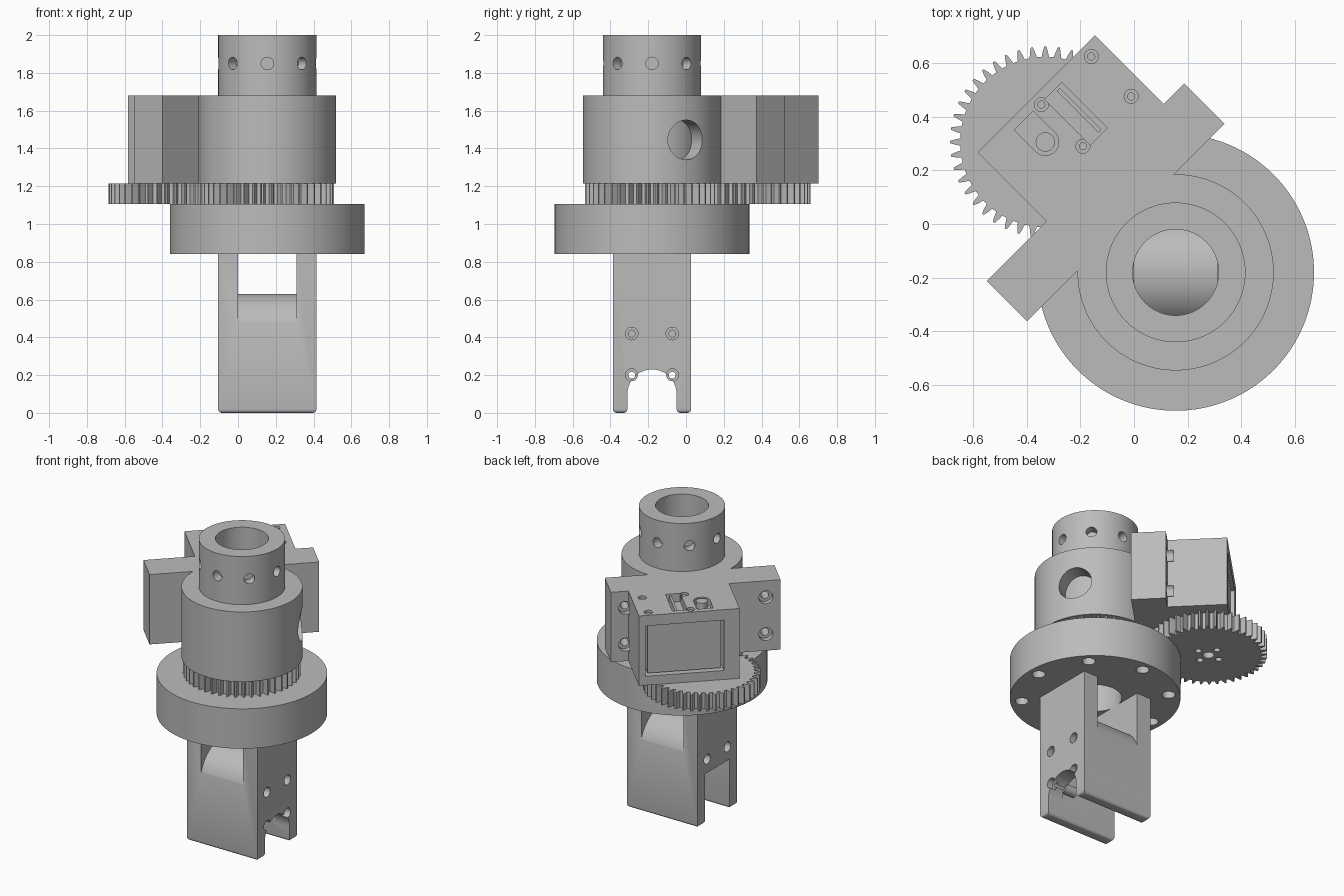
import bpy, bmesh, math
from mathutils import Vector, Matrix

cube = bpy.data.objects.get("Cube")
if cube:
    bpy.data.objects.remove(cube, do_unlink=True)

GREY = (0.5, 0.5, 0.5, 1)
metal = bpy.data.materials.new("plain grey")
metal.use_nodes = True
metal.diffuse_color = GREY
metal.node_tree.nodes["Principled BSDF"].inputs["Base Color"].default_value = GREY

# Main axis, and the diagonal frame of the motor mount (u outward, v sideways)
AXIS = Vector((0.155, -0.18, 0))
U = Vector((-1, 1, 0)).normalized()
V = Vector((1, 1, 0)).normalized()
DIAGONAL = Matrix.Translation(AXIS) @ Matrix((U, -V, (0, 0, 1))).transposed().to_4x4()


def at(u, v, z):
    return AXIS + U * u + V * v + Vector((0, 0, z))


def above(z):
    return AXIS + Vector((0, 0, z))


def finish(name, bm):
    bmesh.ops.recalc_face_normals(bm, faces=bm.faces)
    mesh = bpy.data.meshes.new(name)
    bm.to_mesh(mesh)
    bm.free()
    mesh.materials.append(metal)
    obj = bpy.data.objects.new(name, mesh)
    bpy.context.collection.objects.link(obj)
    return obj


def rod(name, start, end, radius, sides=32):
    start, end = Vector(start), Vector(end)
    axis = end - start
    matrix = Matrix.Translation((start + end) / 2) @ axis.to_track_quat('Z', 'Y').to_matrix().to_4x4()
    bm = bmesh.new()
    bmesh.ops.create_cone(bm, cap_ends=True, segments=sides, radius1=radius,
                          radius2=radius, depth=axis.length, matrix=matrix)
    return finish(name, bm)


def box(name, low, high, frame=Matrix()):
    low, high = Vector(low), Vector(high)
    bm = bmesh.new()
    bmesh.ops.create_cube(bm, size=1)
    for vert in bm.verts:
        vert.co = frame @ ((low + high) / 2 + vert.co * (high - low))
    return finish(name, bm)


def mount_box(name, u, v, z):
    return box(name, (u[0], -v[1], z[0]), (u[1], -v[0], z[1]), DIAGONAL)


def combine(obj, tools, operation='DIFFERENCE'):
    bpy.context.view_layer.objects.active = obj
    for tool in tools:
        mod = obj.modifiers.new("cut", 'BOOLEAN')
        mod.operation, mod.solver, mod.object = operation, 'EXACT', tool
        bpy.ops.object.modifier_apply(modifier=mod.name)
        bpy.data.objects.remove(tool, do_unlink=True)
    return obj


def drill(start, end, radius, sides=32):
    return rod("drill", start, end, radius, sides)


def gear(name, centre, turn=0.0, teeth=44, root=0.317, tip=0.355):
    bm = bmesh.new()
    step = math.tau / teeth
    ring = []
    for i in range(teeth):
        for part, r in ((-0.3, root), (-0.2, (root + tip) / 2), (-0.08, tip),
                        (0.08, tip), (0.2, (root + tip) / 2), (0.3, root)):
            a = (i + part) * step + turn
            ring.append(bm.verts.new(centre + Vector((math.cos(a) * r, math.sin(a) * r, 0))))
    face = bm.faces.new(ring)
    top = bmesh.ops.extrude_face_region(bm, geom=[face])
    bmesh.ops.translate(bm, vec=(0, 0, 0.11),
                        verts=[g for g in top["geom"] if isinstance(g, bmesh.types.BMVert)])
    return finish(name, bm)


def compass(degrees):
    a = math.radians(degrees)
    return Vector((math.cos(a), math.sin(a), 0))


EIGHT = [compass(45 * i) for i in range(8)]
BORE = 0.16

# Centre tube with a ring of blind holes near its top
tube = rod("centre_tube", above(1.1), above(2), 0.26, 96)
combine(tube, [drill(above(1), above(2.1), BORE, 96)])
combine(tube, [drill(above(1.85) + d * 0.2, above(1.85) + d * 0.3, 0.033) for d in EIGHT])

# Round flange with bolt holes underneath
flange = rod("flange", above(0.84), above(1.105), 0.515, 128)
combine(flange, [drill(above(0.7), above(1.2), BORE, 96)])
combine(flange, [drill(above(0.8) + d * 0.445, above(1.0) + d * 0.445, 0.04) for d in EIGHT])

# Meshing gears
drive_centre = at(0.686, 0, 1.105)
ring_gear = gear("ring_gear", above(1.105), math.tau * 3 / 8)
combine(ring_gear, [drill(above(1), above(1.3), BORE, 96)])
drive_gear = gear("drive_gear", drive_centre, math.tau * 3 / 8 + math.pi / 44)
down = Vector((0, 0, 0.06))
combine(drive_gear, [drill(drive_centre - down, drive_centre + down, 0.035)])
combine(drive_gear, [drill(drive_centre + d * 0.08 - down, drive_centre + d * 0.08 + down, 0.02)
                     for d in EIGHT[::2]])

# Housing joined to the side ears and the motor box
Z = (1.215, 1.68)
housing = rod("housing", above(Z[0]), above(Z[1]), 0.365, 128)
combine(housing, [mount_box("ears", (0.263, 0.474), (-0.52, 0.52), Z),
                  mount_box("motor_box", (0.4, 0.836), (-0.205, 0.412), Z)], 'UNION')
port = compass(30)
cuts = [drill(above(1.1), above(1.8), 0.26, 96),
        drill(above(1.445) + port * 0.2, above(1.445) + port * 0.5, 0.105, 64),
        mount_box("pocket", (0.52, 0.9), (-0.11, 0.37), (1.275, 1.61))]
for v in (-0.43, 0.43):
    for z in (1.325, 1.57):
        cuts.append(drill(at(0.44, v, z), at(0.51, v, z), 0.043))
        cuts.append(drill(at(0.3, v, z), at(0.5, v, z), 0.024))
# Recesses on the roof of the motor box
cuts.append(mount_box("roof_slot", (0.56, 0.80), (0.11, 0.2), (1.625, 1.7)))
cuts.append(mount_box("shaft_slot", (0.686, 0.80), (-0.05, 0.05), (1.64, 1.7)))
cuts.append(drill(at(0.686, 0, 1.64), at(0.686, 0, 1.7), 0.05))
for u, v in ((0.79, 0.346), (0.58, 0.346), (0.795, 0.088), (0.576, 0.088)):
    cuts.append(drill(at(u, v, 1.64), at(u, v, 1.7), 0.026))
combine(housing, cuts)

# Motor, its screws and shaft
motor = mount_box("motor", (0.53, 0.815), (-0.095, 0.355), (1.285, 1.6))
rib = mount_box("slot_rib", (0.57, 0.79), (0.165, 0.18), (1.62, 1.67))
rod("shaft_end", at(0.686, 0, 1.63), at(0.686, 0, 1.679), 0.036)
rod("motor_shaft", at(0.686, 0, 1.2), at(0.686, 0, 1.3), 0.06)
for u, v in ((0.79, 0.346), (0.58, 0.346), (0.795, 0.088), (0.576, 0.088)):
    rod("roof_screw", at(u, v, 1.63), at(u, v, 1.67), 0.015, 20)

# Fork: a block with a rounded saddle between two upright arms
X0, X1, Y0, Y1 = -0.105, 0.415, -0.3875, 0.0275
IN0, IN1, YC = 0.0, 0.31, AXIS.y
fork = box("fork", (X0, Y0, 0), (X1, Y1, 0.845))
saddle = box("saddle", (IN0, -0.6, 0.412), (IN1, 0.3, 0.9))
combine(saddle, [drill((-0.3, YC, 0.412), (0.6, YC, 0.412), 0.218, 128)])
N0, N1 = YC - 0.13, YC + 0.13
combine(fork, [saddle,
               box("notch", (-0.3, N0, -0.1), (0.6, N1, 0.1)),
               drill((-0.3, YC, 0.1), (0.6, YC, 0.1), 0.13, 64),
               box("cavity", (-0.3, N0, 0.09), (IN1, N1, 0.33))])

# Rounded feet
bm = bmesh.new()
bm.from_mesh(fork.data)
bmesh.ops.dissolve_limit(bm, angle_limit=0.01, verts=bm.verts, edges=bm.edges)
feet = [e for e in bm.edges if all(abs(v.co.z) < 0.001 for v in e.verts)
        and len(e.link_faces) == 2 and e.calc_face_angle(0) > 0.5]
bmesh.ops.bevel(bm, geom=feet, offset=0.02, segments=4, profile=0.5, affect='EDGES')
bm.to_mesh(fork.data)
bm.free()

# Screw holes through the fork cheeks, with short inner sleeves
for y in (YC - 0.107, YC + 0.107):
    sleeve = rod("sleeve", (0.23, y, 0.2), (0.32, y, 0.2), 0.032)
    combine(sleeve, [drill((0.1, y, 0.2), (0.5, y, 0.2), 0.018)])
    cuts = [drill((X1 - 0.04, y, 0.2), (0.5, y, 0.2), 0.033),
            drill((0.25, y, 0.2), (0.5, y, 0.2), 0.018)]
    for x, side in ((X0, -1), (X1, 1)):
        cuts.append(drill((x - side * 0.04, y, 0.42), (x + side * 0.1, y, 0.42), 0.033))
        cuts.append(drill((x - side * 0.09, y, 0.42), (x + side * 0.1, y, 0.42), 0.018))
    combine(fork, cuts)

# Smooth round walls, keep edges sharp
for obj in bpy.context.scene.objects:
    obj.select_set(obj.type == 'MESH')
bpy.context.view_layer.objects.active = fork
bpy.ops.object.shade_smooth_by_angle(angle=math.radians(25))
